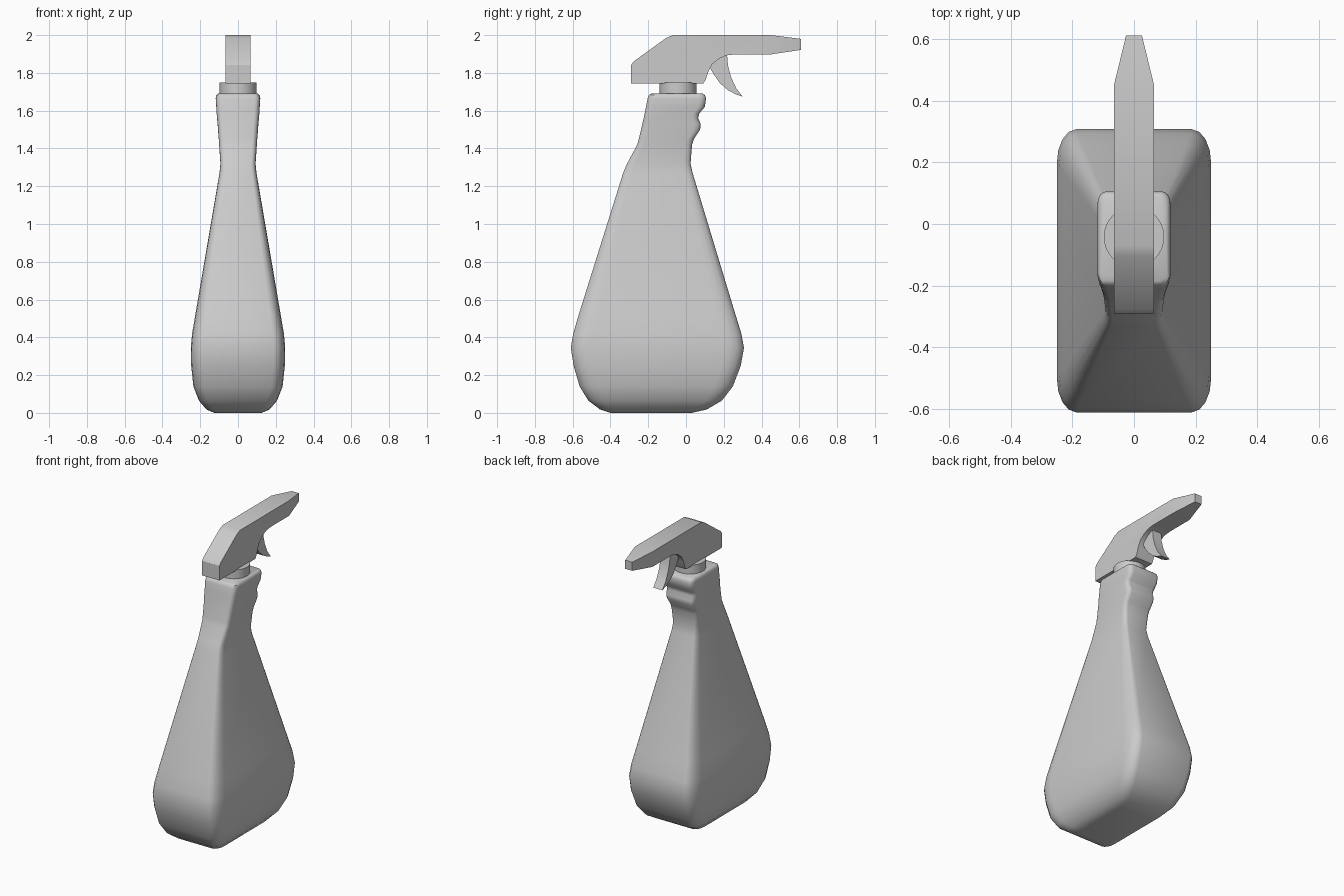
import bpy, bmesh
from math import sin, cos, pi

if "Cube" in bpy.data.objects:
    bpy.data.objects.remove(bpy.data.objects["Cube"])


def finish(bm, name, angle=30):
    bmesh.ops.recalc_face_normals(bm, faces=bm.faces)
    mesh = bpy.data.meshes.new(name)
    bm.to_mesh(mesh)
    bm.free()
    ob = bpy.data.objects.new(name, mesh)
    bpy.context.collection.objects.link(ob)
    bpy.ops.object.select_all(action='DESELECT')
    ob.select_set(True)
    bpy.context.view_layer.objects.active = ob
    bpy.ops.object.shade_smooth_by_angle(angle=angle * pi / 180)
    return ob


def extrude_profile(profile, half):
    """Side profile of (y, z) points made into a slab of the given half width."""
    bm = bmesh.new()
    face = bm.faces.new([bm.verts.new((-half, y, z)) for y, z in profile])
    new = bmesh.ops.extrude_face_region(bm, geom=[face])['geom']
    bmesh.ops.translate(bm, vec=(2 * half, 0, 0),
                        verts=[v for v in new if isinstance(v, bmesh.types.BMVert)])
    return bm


def rounded_ring(bm, z, back, front, half, steps=4):
    """Rounded rectangle section with elliptical corners."""
    rx, ry = 0.25 * half, 0.12 * (front - back)
    mid, hy = (front + back) / 2, (front - back) / 2
    ring = []
    for q, (sx, sy) in enumerate([(1, 1), (-1, 1), (-1, -1), (1, -1)]):
        for i in range(steps + 1):
            a = (q + i / steps) * pi / 2
            ring.append(bm.verts.new((sx * (half - rx) + rx * cos(a),
                                      mid + sy * (hy - ry) + ry * sin(a), z)))
    return ring


# Bottle: sections of z, back y, front y, half width
sections = [
    (0.000, -0.40, 0.03, 0.125), (0.018, -0.455, 0.11, 0.167),
    (0.065, -0.517, 0.19, 0.207), (0.14, -0.563, 0.248, 0.236),
    (0.25, -0.595, 0.29, 0.248), (0.345, -0.61, 0.307, 0.25),
    (0.42, -0.597, 0.293, 0.243), (0.52, -0.568, 0.262, 0.226),
    (1.27, -0.333, 0.035, 0.098), (1.32, -0.312, 0.024, 0.093),
    (1.42, -0.258, 0.032, 0.100), (1.45, -0.25, 0.042, 0.102),
    (1.50, -0.238, 0.075, 0.106), (1.53, -0.231, 0.078, 0.108),
    (1.56, -0.224, 0.064, 0.111), (1.585, -0.219, 0.070, 0.113),
    (1.62, -0.212, 0.100, 0.115), (1.665, -0.203, 0.106, 0.118),
    (1.682, -0.197, 0.100, 0.115), (1.69, -0.185, 0.09, 0.106),
]
bm = bmesh.new()
rings = [rounded_ring(bm, *s) for s in sections]
n = len(rings[0])
for a, b in zip(rings, rings[1:]):
    for i in range(n):
        j = (i + 1) % n
        bm.faces.new((a[i], a[j], b[j], b[i]))
bm.faces.new(rings[0])
bm.faces.new(rings[-1])
finish(bm, "bottle", 40)

# Collar between bottle and spray head
bm = bmesh.new()
bmesh.ops.create_cone(bm, cap_ends=True, segments=32, radius1=0.098, radius2=0.098, depth=0.075)
bmesh.ops.translate(bm, verts=bm.verts, vec=(0, -0.042, 1.7125))
finish(bm, "collar")

# Spray head, with its front face drawn out into a tapered nozzle
head = [(-0.29, 1.745), (-0.29, 1.842), (-0.278, 1.86), (-0.105, 1.985), (-0.07, 2.0),
        (0.45, 2.0), (0.45, 1.898), (0.26, 1.898), (0.215, 1.893), (0.175, 1.875),
        (0.138, 1.845), (0.118, 1.805), (0.105, 1.765), (0.092, 1.745)]
bm = extrude_profile(head, 0.065)
tip = next(f for f in bm.faces if all(abs(v.co.y - 0.45) < 1e-4 for v in f.verts))
tip = bmesh.ops.extrude_face_region(bm, geom=[tip])['geom']
for v in tip:
    if isinstance(v, bmesh.types.BMVert):
        v.co = (v.co.x * 0.4, 0.61, 1.98 if v.co.z > 1.95 else 1.922)
bmesh.ops.delete(bm, geom=[f for f in bm.faces if all(abs(v.co.y - 0.45) < 1e-4 for v in f.verts)],
                 context='FACES_ONLY')
finish(bm, "spray_head")

# Curved trigger
trigger = [(0.12, 1.84), (0.145, 1.795), (0.18, 1.745), (0.22, 1.71), (0.26, 1.688),
           (0.30, 1.674), (0.265, 1.72), (0.238, 1.78), (0.222, 1.84), (0.217, 1.90),
           (0.17, 1.90)]
finish(extrude_profile(trigger, 0.034), "trigger")
